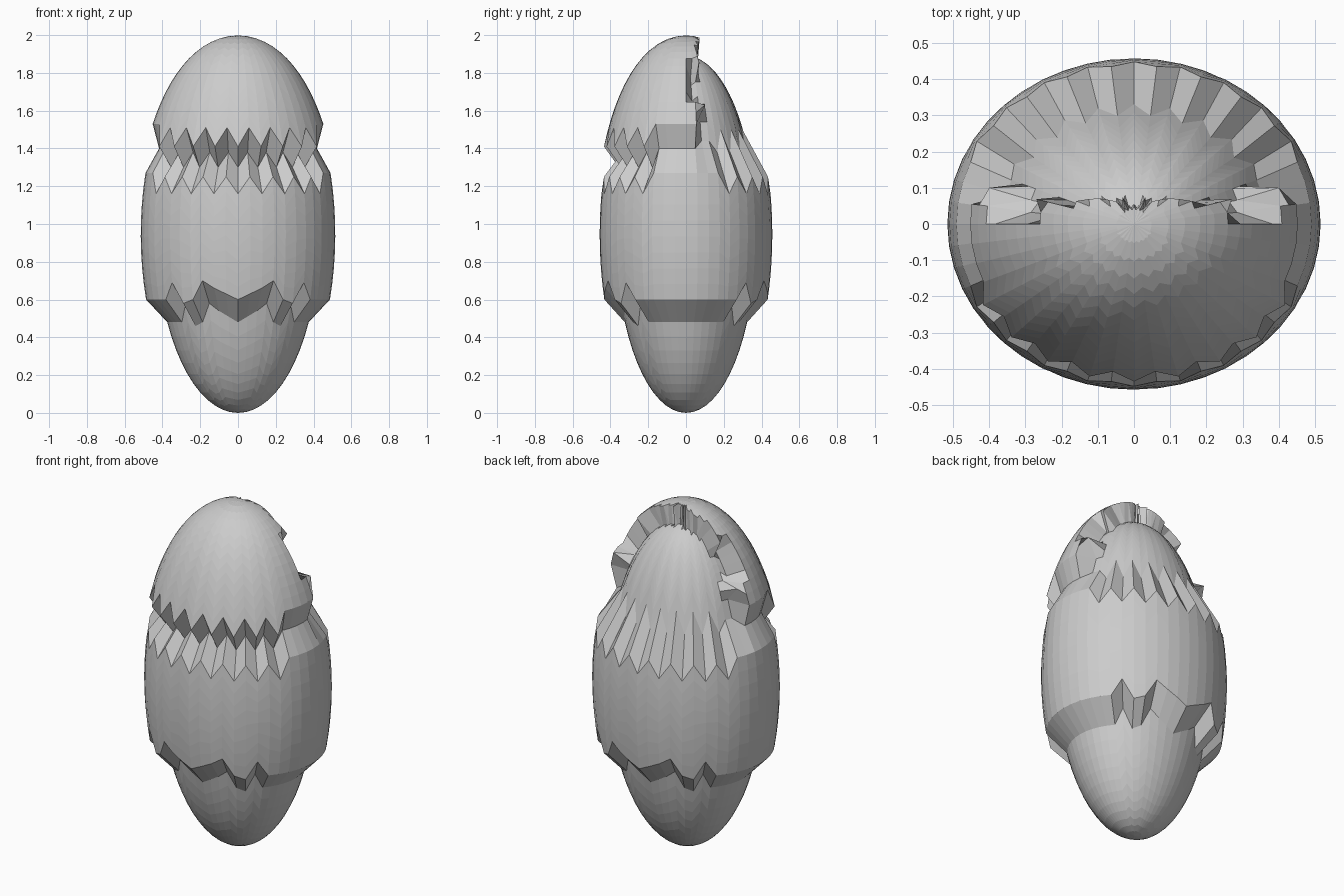
import bpy, bmesh, math

cube = bpy.data.objects.get("Cube")
if cube:
    bpy.data.objects.remove(cube, do_unlink=True)

# Core ellipsoid radii, centre height, and how far the raised shells stand off it
RX, RY, RZ, MID = 0.43, 0.372, 0.945, 0.945
BELT, HOOD = 0.085, 0.108
COLS = 48
QUARTER = COLS // 4


def point(phi, theta, lift):
    """Point on the core, pushed out along its normal."""
    c, s = math.cos(theta), math.sin(theta)
    p = (RX * c * math.cos(phi), RY * c * math.sin(phi), RZ * s)
    n = (p[0] / RX**2, p[1] / RY**2, p[2] / RZ**2)
    k = lift / math.sqrt(sum(v * v for v in n))
    return [a + b * k for a, b in zip(p, n)]


def theta_at(phi, z, lift):
    """Latitude whose lifted point has height z."""
    lo, hi = -math.pi / 2, math.pi / 2
    for _ in range(24):
        m = (lo + hi) / 2
        if point(phi, m, lift)[2] + MID < z:
            lo = m
        else:
            hi = m
    return lo


def in_hood(phi, theta):
    """The hood covers the front half, with a notch behind each shoulder."""
    y = RY * math.cos(theta) * math.sin(phi)
    z = MID + RZ * math.sin(theta)
    limit = 0.075 if z < 1.62 else 0.01 if z < 1.78 else 0.045
    return y < limit


def column(i):
    """Vertices of one meridian from the bottom pole to the top pole."""
    phi = 2 * math.pi * i / COLS
    s = math.sin(phi)
    side = abs(s) < 0.42
    high = 0.5 if side else i % 2
    # steps from the nearest of front and back set the jagged lower hem
    j = abs((i - QUARTER + QUARTER) % (2 * QUARTER) - QUARTER)
    hem = 0.60 + {1: 0.03, 2: 0.06, 3: 0.10, 5: -0.02, 6: 0.09}.get(j, 0)
    back = s > 0.18
    belt_top = 1.27 if side else 1.16 + 0.09 * high
    if side and not back:
        groove, rim, sunk = 1.40, 1.53, 0.04
    elif back:
        groove, rim, sunk = 1.38 + 0.12 * high, 1.48 + 0.12 * high, 0
    else:
        groove, rim, sunk = 1.30 + 0.08 * high, 1.41 + 0.10 * high, 0.01
    rim_lift = 0 if back else HOOD
    stops = [(-math.pi / 2, 0, 1),
             (theta_at(phi, hem - 0.12, 0), 0, 11),
             (theta_at(phi, hem, BELT), BELT, 1),
             (theta_at(phi, belt_top, BELT), BELT, 8),
             (theta_at(phi, groove, sunk), sunk, 1),
             (theta_at(phi, rim, rim_lift), rim_lift, 1),
             (math.pi / 2, None, 13)]
    pts = []
    for (t0, _, _), (t1, lift, n) in zip(stops, stops[1:]):
        for k in range(1, n + 1):
            t = t0 + (t1 - t0) * k / n
            # within a band the lift is constant; the hood follows its outline
            d = lift if lift is not None else HOOD * in_hood(phi, t)
            pts.append(point(phi, t, d))
    return pts[:-1]


# Shell: meridians joined into one closed skin
bm = bmesh.new()
grid = [[bm.verts.new((x, y, z + MID)) for x, y, z in column(i)] for i in range(COLS)]
bottom = bm.verts.new((0, 0, 0))
top = bm.verts.new((0, 0, MID + RZ + HOOD))
for a, b in zip(grid, grid[1:] + grid[:1]):
    bm.faces.new((bottom, b[0], a[0]))
    bm.faces.new((top, a[-1], b[-1]))
    for k in range(len(a) - 1):
        bm.faces.new((a[k], b[k], b[k + 1], a[k + 1]))
bmesh.ops.recalc_face_normals(bm, faces=bm.faces)
mesh = bpy.data.meshes.new("hooded_shell")
bm.to_mesh(mesh)
bm.free()
shell = bpy.data.objects.new("hooded_shell", mesh)
bpy.context.collection.objects.link(shell)

# Plain grey finish
grey = bpy.data.materials.new("plain_grey")
grey.use_nodes = True
colour = (0.6, 0.6, 0.6, 1)
grey.diffuse_color = colour
grey.node_tree.nodes["Principled BSDF"].inputs["Base Color"].default_value = colour
mesh.materials.append(grey)
